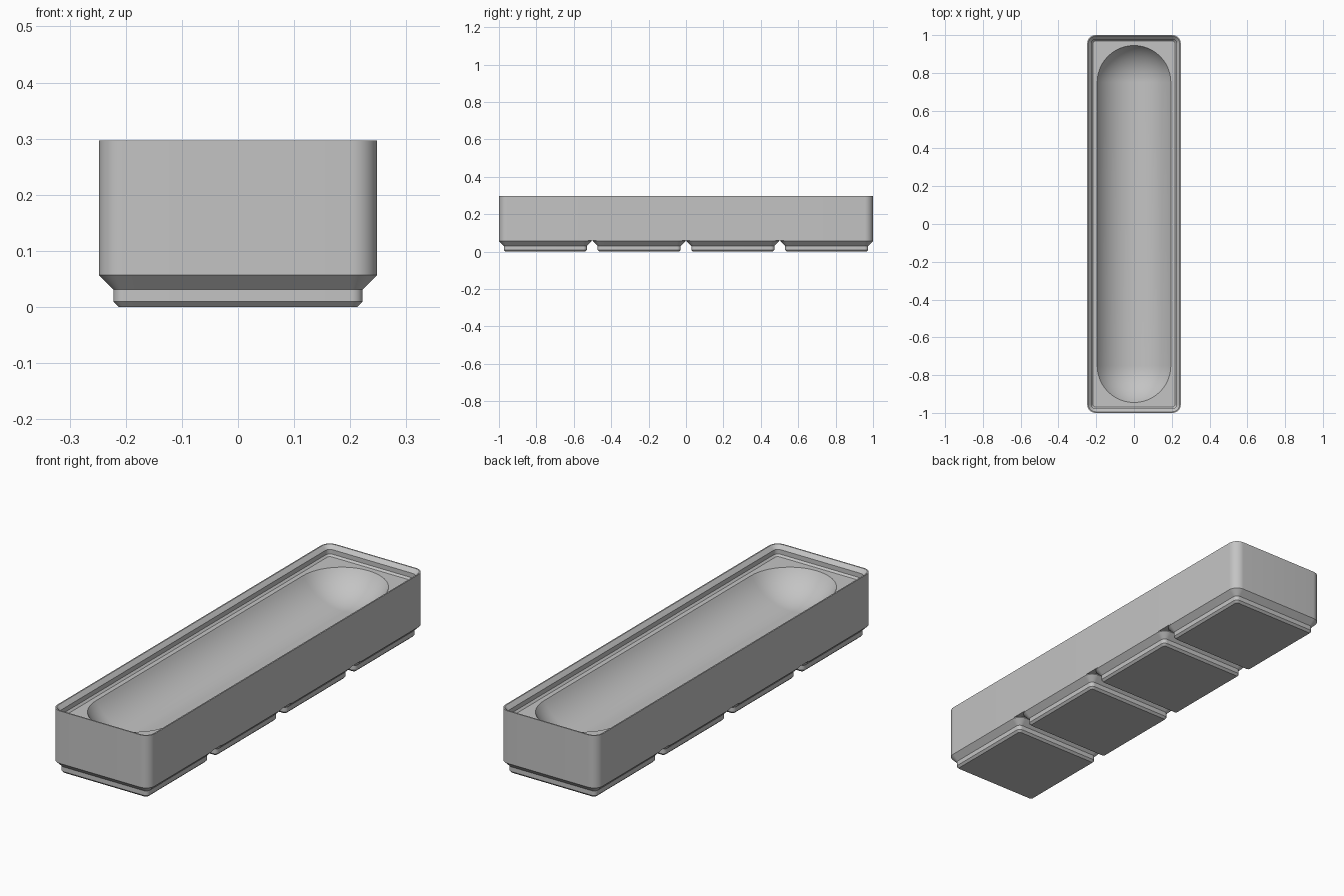
import bpy
import bmesh
import math

MM = 2 / 167.5                      # one design millimetre in model units
PITCH, CELL, LENGTH = 42 * MM, 41.5 * MM, 2.0
CORNER = 3.75 * MM
BASE_TOP, FLOOR, RIM = 0.06, 0.251, 0.297
CORNER_STEPS, SCOOP_STEPS = 12, 16

if "Cube" in bpy.data.objects:
    bpy.data.objects.remove(bpy.data.objects["Cube"])

grey = bpy.data.materials.new("light grey plastic")
grey.use_nodes = True
grey.diffuse_color = (0.55, 0.55, 0.55, 1)
grey.node_tree.nodes["Principled BSDF"].inputs["Base Color"].default_value = grey.diffuse_color


def rounded_ring(bm, half_x, half_y, radius, z, cy=0.0):
    """Counter-clockwise rounded rectangle; it is a capsule when radius = half_x."""
    ring = []
    for corner, (sx, sy) in enumerate([(1, 1), (-1, 1), (-1, -1), (1, -1)]):
        for i in range(CORNER_STEPS + 1):
            a = math.pi / 2 * (corner + i / CORNER_STEPS)
            ring.append(bm.verts.new((sx * (half_x - radius) + radius * math.cos(a),
                                      cy + sy * (half_y - radius) + radius * math.sin(a), z)))
    return ring


def loft(name, ring_specs, cy=0.0):
    """Skin the rings in order and cap the first one."""
    bm = bmesh.new()
    rings = [rounded_ring(bm, *spec, cy) for spec in ring_specs]
    bm.faces.new(rings[0][::-1])
    for low, high in zip(rings, rings[1:]):
        for i in range(len(low)):
            j = (i + 1) % len(low)
            bm.faces.new((low[i], low[j], high[j], high[i]))
    bmesh.ops.remove_doubles(bm, verts=bm.verts, dist=1e-5)
    mesh = bpy.data.meshes.new(name)
    bm.to_mesh(mesh)
    bm.free()
    mesh.materials.append(grey)
    obj = bpy.data.objects.new(name, mesh)
    bpy.context.collection.objects.link(obj)
    bpy.ops.object.select_all(action="DESELECT")
    obj.select_set(True)
    bpy.context.view_layer.objects.active = obj
    bpy.ops.object.shade_smooth_by_angle(angle=math.radians(30))


def inset_ring(half_x, half_y, inset, z):
    inset *= MM
    return (half_x - inset, half_y - inset, max(CORNER - inset, 0.8 * MM), z)


# Tray body: outer wall, flat rim, stepped stacking lip, inner floor
half_x, half_y = CELL / 2, LENGTH / 2
wall_profile = [(0, BASE_TOP), (0, RIM), (0.5, RIM), (1.9, RIM - 1.4 * MM),
                (1.9, FLOOR + 0.7 * MM), (2.6, FLOOR)]
rings = [inset_ring(half_x, half_y, inset, z) for inset, z in wall_profile]

# Shallow round-ended scoop sunk into the floor, following a circular arc
scoop_half, scoop_depth, scoop_straight = 0.195, 0.11, 0.75
arc_radius = (scoop_half ** 2 + scoop_depth ** 2) / (2 * scoop_depth)
arc_angle = math.acos(1 - scoop_depth / arc_radius)
for i in range(SCOOP_STEPS + 1):
    a = arc_angle * (1 - i / SCOOP_STEPS)
    w = arc_radius * math.sin(a)
    z = FLOOR - scoop_depth + arc_radius * (1 - math.cos(a))
    rings.append((w, scoop_straight + w, w, z))
loft("tray_body", rings)

# Four stepped feet under the tray
foot_profile = [(2.95, 0), (2.15, 0.8 * MM), (2.15, 2.6 * MM), (0, 4.75 * MM), (0, BASE_TOP)]
for n in range(4):
    loft(f"foot_{n + 1}", [inset_ring(CELL / 2, CELL / 2, inset, z) for inset, z in foot_profile],
         (n - 1.5) * PITCH)
